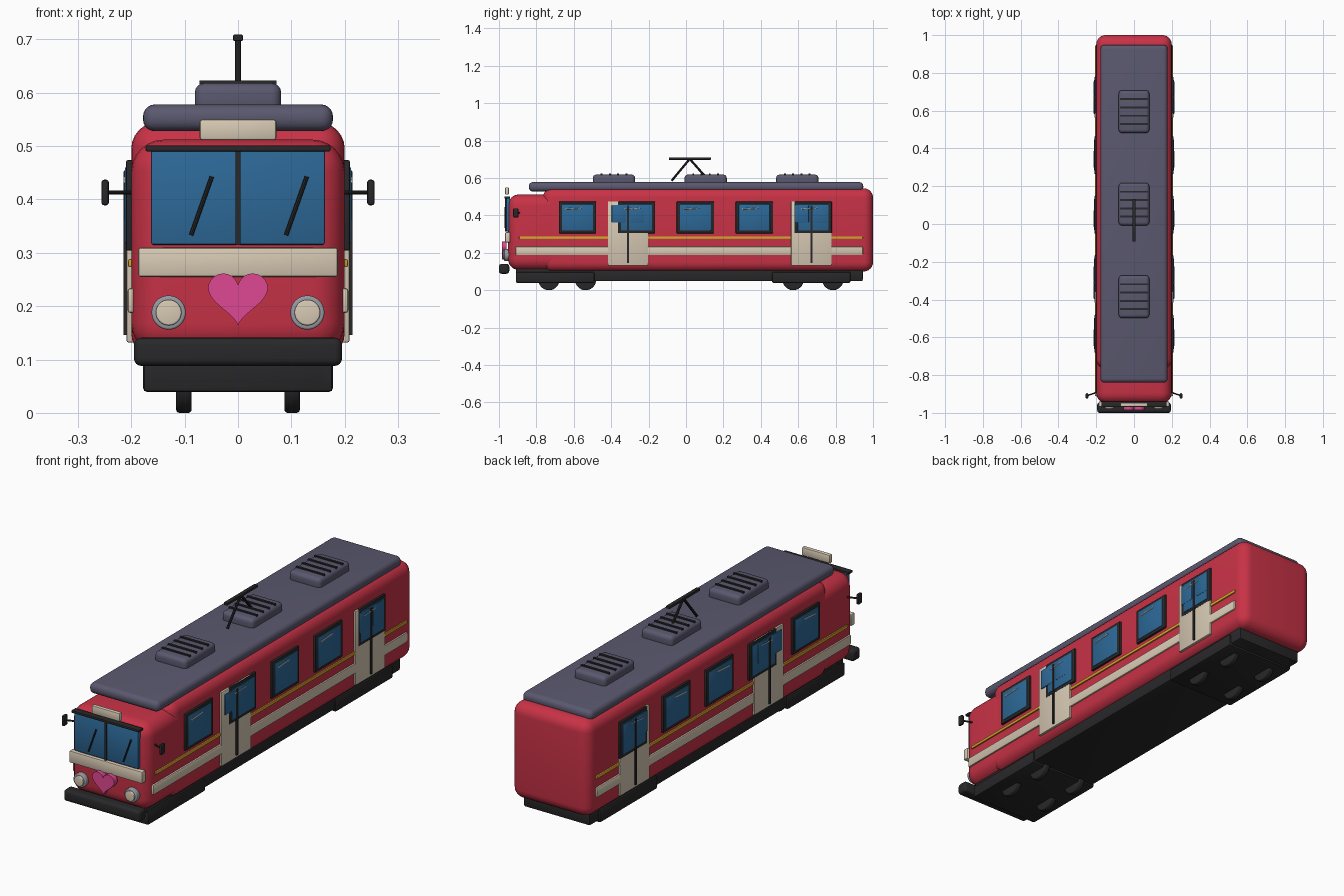
import bpy, bmesh, math
from mathutils import Vector

if "Cube" in bpy.data.objects:
    bpy.data.objects.remove(bpy.data.objects["Cube"])


def mat(name, srgb):
    m = bpy.data.materials.new(name)
    lin = [(c / 255 / 12.92) if c < 10 else ((c / 255 + 0.055) / 1.055) ** 2.4 for c in srgb]
    m.diffuse_color = (*lin, 1)
    m.use_nodes = True
    m.node_tree.nodes["Principled BSDF"].inputs["Base Color"].default_value = m.diffuse_color
    return m


RED = mat("red_paint", (200, 50, 70))
SLATE = mat("roof_slate", (90, 88, 110))
BLUE = mat("window_blue", (45, 105, 152))
CREAM = mat("cream", (216, 202, 180))
DARK = mat("dark_trim", (40, 40, 42))
PINK = mat("heart_pink", (222, 72, 146))
GOLD = mat("gold_stripe", (214, 164, 44))
STEEL = mat("steel_grey", (150, 155, 162))


def finish(bm, name, m):
    me = bpy.data.meshes.new(name)
    bmesh.ops.recalc_face_normals(bm, faces=bm.faces)
    bm.to_mesh(me)
    bm.free()
    me.materials.append(m)
    ob = bpy.data.objects.new(name, me)
    bpy.context.collection.objects.link(ob)
    bpy.context.view_layer.objects.active = ob
    bpy.ops.object.select_all(action='DESELECT')
    ob.select_set(True)
    bpy.ops.object.shade_smooth_by_angle(angle=math.radians(35))
    return ob


def box(name, x, y, z, m, bevel=0.0, seg=4):
    """Box from (min, max) ranges with rounded edges."""
    bm = bmesh.new()
    bmesh.ops.create_cube(bm, size=1)
    for v in bm.verts:
        v.co = Vector([r[0] + (c + 0.5) * (r[1] - r[0]) for c, r in zip(v.co, (x, y, z))])
    if bevel:
        bmesh.ops.bevel(bm, geom=bm.edges[:], offset=bevel, segments=seg,
                        profile=0.5, affect='EDGES', clamp_overlap=True)
    return finish(bm, name, m)


def rod(name, p, q, r, m, sides=10, bevel=0.0):
    """Cylinder between two points."""
    p, q = Vector(p), Vector(q)
    bm = bmesh.new()
    bmesh.ops.create_cone(bm, cap_ends=True, segments=sides, radius1=r, radius2=r, depth=(q - p).length)
    if bevel:
        rim = [e for e in bm.edges if abs(e.verts[0].co.z - e.verts[1].co.z) < 1e-5]
        bmesh.ops.bevel(bm, geom=rim, offset=bevel, segments=3, profile=0.5, affect='EDGES')
    rot = (q - p).to_track_quat('Z', 'Y')
    for v in bm.verts:
        v.co = rot @ v.co + (p + q) / 2
    return finish(bm, name, m)


def side_box(name, s, x0, x1, y, z, m, bevel=0.0, seg=2):
    return box(name, sorted((s * x0, s * x1)), y, z, m, bevel, seg)


# Main shell and cab
box("body", (-0.2, 0.2), (-0.765, 1.0), (0.1, 0.545), RED, 0.05, 6)
box("cab_nose", (-0.2, 0.2), (-0.952, -0.62), (0.108, 0.512), RED, 0.06, 6)
box("roof", (-0.178, 0.178), (-0.84, 0.948), (0.528, 0.578), SLATE, 0.022, 5)

# Roof units with slats
for i, yc in enumerate((-0.385, 0.105, 0.595)):
    box(f"roof_unit_{i}", (-0.081, 0.081), (yc - 0.113, yc + 0.113), (0.56, 0.618), SLATE, 0.018, 4)
    for k in range(4):
        ys = yc - 0.066 + k * 0.044
        box(f"vent_slat_{i}_{k}", (-0.072, 0.072), (ys - 0.005, ys + 0.005), (0.613, 0.623), DARK)

# Pantograph
rod("pantograph_lower_arm", (0, -0.077, 0.585), (0, 0.02, 0.702), 0.006, DARK)
rod("pantograph_upper_arm", (0, 0.11, 0.6), (0, 0.02, 0.702), 0.006, DARK)
box("pantograph_head", (-0.009, 0.009), (-0.092, 0.133), (0.697, 0.709), DARK, 0.002, 2)

# Underframe, bogies and wheels
box("underframe", (-0.17, 0.17), (-0.91, 0.945), (0.048, 0.115), DARK, 0.008, 2)
for i, yc in enumerate((-0.7, 0.67)):
    box(f"bogie_{i}", (-0.178, 0.178), (yc - 0.21, yc + 0.21), (0.039, 0.098), DARK, 0.008, 2)
for i, yc in enumerate((-0.733, -0.537, 0.573, 0.785)):
    for s in (-1, 1):
        rod(f"wheel_{i}_{s}", (s * 0.087, yc, 0.057), (s * 0.116, yc, 0.057), 0.057, DARK, 28, 0.006)

# Sides: stripes, windows, doors
for s in (-1, 1):
    side_box(f"cream_stripe_{s}", s, 0.192, 0.207, (-0.912, 0.945), (0.187, 0.234), CREAM, 0.006)
    side_box(f"gold_stripe_{s}", s, 0.193, 0.206, (-0.892, 0.945), (0.273, 0.288), GOLD, 0.003)
    for i in range(5):
        yc = -0.58 + i * 0.315
        side_box(f"window_frame_{i}_{s}", s, 0.195, 0.210, (yc - 0.1, yc + 0.1), (0.304, 0.474), DARK, 0.004)
        side_box(f"window_pane_{i}_{s}", s, 0.205, 0.212, (yc - 0.083, yc + 0.083), (0.319, 0.46), BLUE, 0.002)
        rod(f"window_glint_{i}_{s}", (s * 0.212, yc - 0.065, 0.434), (s * 0.212, yc + 0.022, 0.44), 0.003, CREAM, 6)
    for i, yc in enumerate((-0.31, 0.67)):
        side_box(f"door_{i}_{s}", s, 0.195, 0.2085, (yc - 0.108, yc + 0.108), (0.132, 0.474), CREAM, 0.003)
        side_box(f"door_seam_{i}_{s}", s, 0.2, 0.215, (yc - 0.005, yc + 0.005), (0.146, 0.452), DARK)
        for k in (-1, 1):
            yp = yc + k * 0.05
            side_box(f"door_pane_{i}_{k}_{s}", s, 0.204, 0.2135, (yp - 0.037, yp + 0.037), (0.362, 0.456), BLUE, 0.003)
    # Mirrors
    rod(f"mirror_arm_{s}", (s * 0.185, -0.887, 0.413), (s * 0.247, -0.908, 0.413), 0.004, DARK)
    side_box(f"mirror_{s}", s, 0.242, 0.256, (-0.924, -0.896), (0.389, 0.437), DARK, 0.005)
    # Headlights
    rod(f"headlight_ring_{s}", (s * 0.13, -0.94, 0.188), (s * 0.13, -0.972, 0.188), 0.032, STEEL, 32, 0.004)
    rod(f"headlight_lens_{s}", (s * 0.13, -0.95, 0.188), (s * 0.13, -0.979, 0.188), 0.024, CREAM, 32, 0.003)

# Cab front details
box("windshield", (-0.163, 0.163), (-0.962, -0.94), (0.315, 0.494), BLUE, 0.004, 2)
box("windshield_divider", (-0.005, 0.005), (-0.968, -0.945), (0.315, 0.494), DARK)
box("windshield_visor", (-0.173, 0.173), (-0.97, -0.94), (0.49, 0.501), DARK, 0.002, 2)
for i, x0 in enumerate((-0.088, 0.09)):
    rod(f"wiper_{i}", (x0, -0.966, 0.333), (x0 + 0.039, -0.966, 0.443), 0.004, DARK, 8)
box("front_cream_band", (-0.187, 0.187), (-0.967, -0.94), (0.255, 0.31), CREAM, 0.005, 2)
box("destination_sign", (-0.072, 0.072), (-0.967, -0.947), (0.511, 0.55), CREAM, 0.005, 2)
box("front_bumper", (-0.195, 0.195), (-1.0, -0.945), (0.088, 0.141), DARK, 0.014, 4)

# Heart emblem from a parametric curve
bm = bmesh.new()
ring = []
for k in range(48):
    t = 2 * math.pi * k / 48
    hx = 16 * math.sin(t) ** 3
    hz = 13 * math.cos(t) - 5 * math.cos(2 * t) - 2 * math.cos(3 * t) - math.cos(4 * t)
    ring.append(bm.verts.new((hx * 0.0035, -0.96, 0.163 + (hz + 17) * 0.0034)))
face = bm.faces.new(ring)
ext = bmesh.ops.extrude_face_region(bm, geom=[face])
for v in ext["geom"]:
    if isinstance(v, bmesh.types.BMVert):
        v.co.y = -0.985
finish(bm, "front_heart", PINK)
